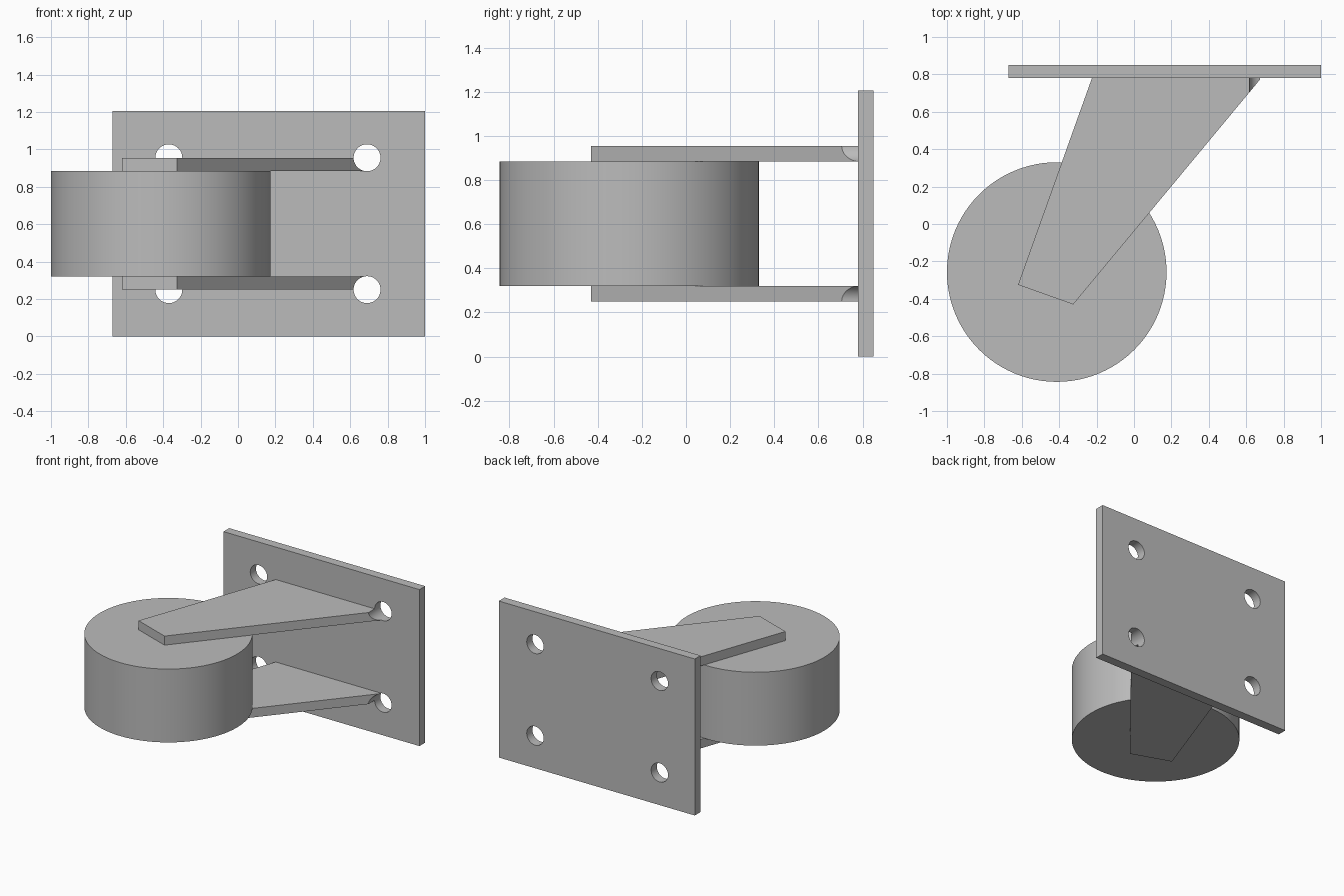
import bpy, bmesh, math
from mathutils import Matrix, Vector

if "Cube" in bpy.data.objects:
    bpy.data.objects.remove(bpy.data.objects["Cube"], do_unlink=True)

# Single plain metal colour
grey = bpy.data.materials.new("plain_grey")
grey.use_nodes = True
colour = (0.5, 0.5, 0.5, 1)
grey.diffuse_color = colour
grey.node_tree.nodes["Principled BSDF"].inputs["Base Color"].default_value = colour


def finish(name, bm):
    bmesh.ops.recalc_face_normals(bm, faces=bm.faces[:])
    mesh = bpy.data.meshes.new(name)
    bm.to_mesh(mesh)
    bm.free()
    mesh.materials.append(grey)
    obj = bpy.data.objects.new(name, mesh)
    bpy.context.collection.objects.link(obj)
    return obj


def prism(name, outline, z0, z1):
    """Extrude a flat outline from z0 up to z1."""
    bm = bmesh.new()
    face = bm.faces.new([bm.verts.new((x, y, z0)) for x, y in outline])
    top = bmesh.ops.extrude_face_region(bm, geom=[face])["geom"]
    verts = [v for v in top if isinstance(v, bmesh.types.BMVert)]
    bmesh.ops.translate(bm, verts=verts, vec=(0, 0, z1 - z0))
    return finish(name, bm)


def cylinder(bm, centre, radius, depth, rotation=Matrix(), segments=64):
    bmesh.ops.create_cone(bm, cap_ends=True, segments=segments,
                          radius1=radius, radius2=radius, depth=depth,
                          matrix=Matrix.Translation(Vector(centre)) @ rotation)


def smooth(obj):
    bpy.ops.object.select_all(action='DESELECT')
    obj.select_set(True)
    bpy.context.view_layer.objects.active = obj
    bpy.ops.object.shade_smooth_by_angle(angle=math.radians(30))


# Wheel
wheel_low, wheel_high = 0.32, 0.885
bm = bmesh.new()
cylinder(bm, (-0.413, -0.257, (wheel_low + wheel_high) / 2), 0.587,
         wheel_high - wheel_low, segments=96)
wheel = finish("wheel", bm)

# Mounting plate
plate = prism("mounting_plate",
              [(-0.67, 0.78), (1, 0.78), (1, 0.85), (-0.67, 0.85)], 0, 1.205)

# Tapered fork arms above and below the wheel
arm_outline = [(-0.62, -0.325), (-0.325, -0.43), (0.68, 0.78), (-0.225, 0.78)]
lower_arm = prism("lower_arm", arm_outline, 0.25, wheel_low)
upper_arm = prism("upper_arm", arm_outline, wheel_high, 0.955)

# Bolt holes, drilled through the plate and the arm corners
bm = bmesh.new()
turn = Matrix.Rotation(math.pi / 2, 4, 'X')
for x in (-0.37, 0.69):
    for z in (0.25, 0.955):
        cylinder(bm, (x, 0.77, z), 0.072, 0.28, turn, segments=48)
drill = finish("hole_cutter", bm)
drill.hide_render = True

for part in (plate, lower_arm, upper_arm):
    cut = part.modifiers.new("bolt_holes", 'BOOLEAN')
    cut.operation = 'DIFFERENCE'
    cut.solver = 'EXACT'
    cut.object = drill
    bpy.ops.object.select_all(action='DESELECT')
    part.select_set(True)
    bpy.context.view_layer.objects.active = part
    bpy.ops.object.modifier_apply(modifier=cut.name)
bpy.data.objects.remove(drill, do_unlink=True)

for part in (wheel, plate, lower_arm, upper_arm):
    smooth(part)
